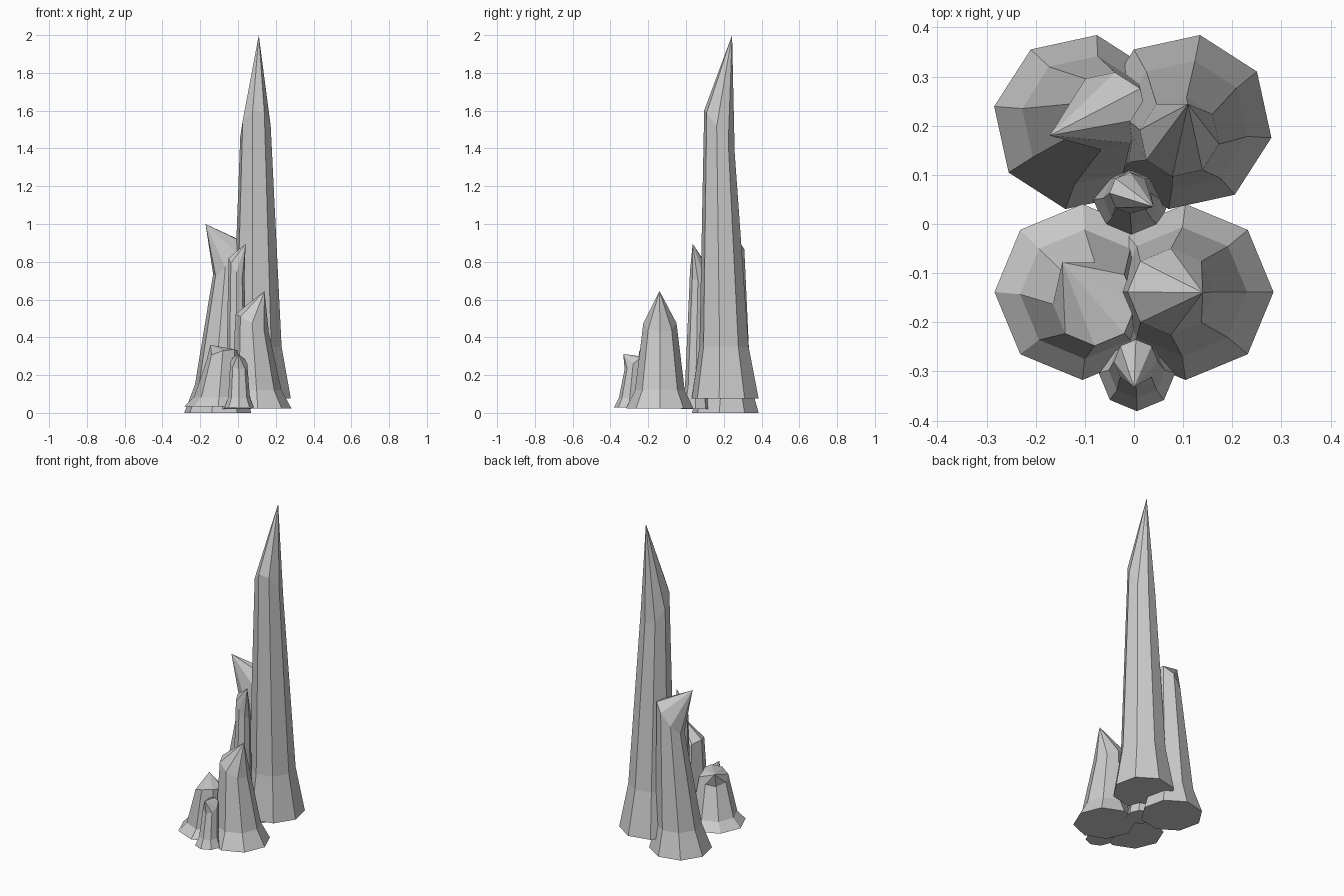
import bpy, bmesh, math

if "Cube" in bpy.data.objects:
    bpy.data.objects.remove(bpy.data.objects["Cube"])

SIDES = 8


def crystal(name, base, radius, turn, lower_z, top, top_radius, slope, apex):
    """Eight-sided spike: flared foot, tapering shaft, tilted shoulder, leaning tip."""
    bm = bmesh.new()

    def ring(cx, cy, cz, r, sx=0.0, sy=0.0):
        verts = []
        for i in range(SIDES):
            a = math.radians(turn + 360 / SIDES * i)
            dx, dy = r * math.cos(a), r * math.sin(a)
            verts.append(bm.verts.new((cx + dx, cy + dy, cz + sx * dx + sy * dy)))
        return verts

    # foot, flare and shoulder rings; the flare sits slightly along the lean
    t = (lower_z - base[2]) / (top[2] - base[2])
    mid = [b + (p - b) * t for b, p in zip(base, top)]
    rings = [ring(*base, radius),
             ring(mid[0], mid[1], lower_z, radius * 0.735),
             ring(*top, top_radius, *slope)]
    bm.faces.new(rings[0][::-1])
    tip = bm.verts.new(apex)
    for i in range(SIDES):
        j = (i + 1) % SIDES
        for lo, hi in zip(rings, rings[1:]):
            bm.faces.new((lo[i], lo[j], hi[j], hi[i]))
        bm.faces.new((rings[-1][i], rings[-1][j], tip))
    mesh = bpy.data.meshes.new(name)
    bm.to_mesh(mesh)
    bm.free()
    obj = bpy.data.objects.new(name, mesh)
    bpy.context.collection.objects.link(obj)
    return obj


# back pair
crystal("tall_crystal", (0.1025, 0.2075, 0.075), 0.18, 34.8, 0.35,
        (0.0925, 0.177, 1.49), 0.082, (0.1, -1.4), (0.11, 0.244, 2.0))
crystal("back_left_crystal", (-0.1075, 0.2075, 0.0), 0.18, 34.8, 0.15,
        (-0.053, 0.23, 0.82), 0.08, (1.15, 0.4), (-0.172, 0.18, 1.0))

# front pair
crystal("front_left_crystal", (-0.105, -0.1385, 0.035), 0.179, 0, 0.085,
        (-0.08, -0.163, 0.305), 0.085, (0.25, -0.28), (-0.146, -0.078, 0.36))
crystal("front_right_crystal", (0.105, -0.1385, 0.022), 0.179, 0, 0.12,
        (0.075, -0.138, 0.475), 0.088, (-0.55, 0.0), (0.14, -0.14, 0.645))

# small crystals on the centre line
crystal("small_front_crystal", (0.006, -0.303, 0.028), 0.078, 0, 0.08,
        (0.004, -0.28, 0.265), 0.045, (-0.1, 0.75), (0.0, -0.332, 0.312))
crystal("small_middle_crystal", (-0.005, 0.05, 0.02), 0.078, 0, 0.14,
        (-0.008, 0.063, 0.76), 0.042, (-1.4, 0.3), (0.04, 0.035, 0.895))
